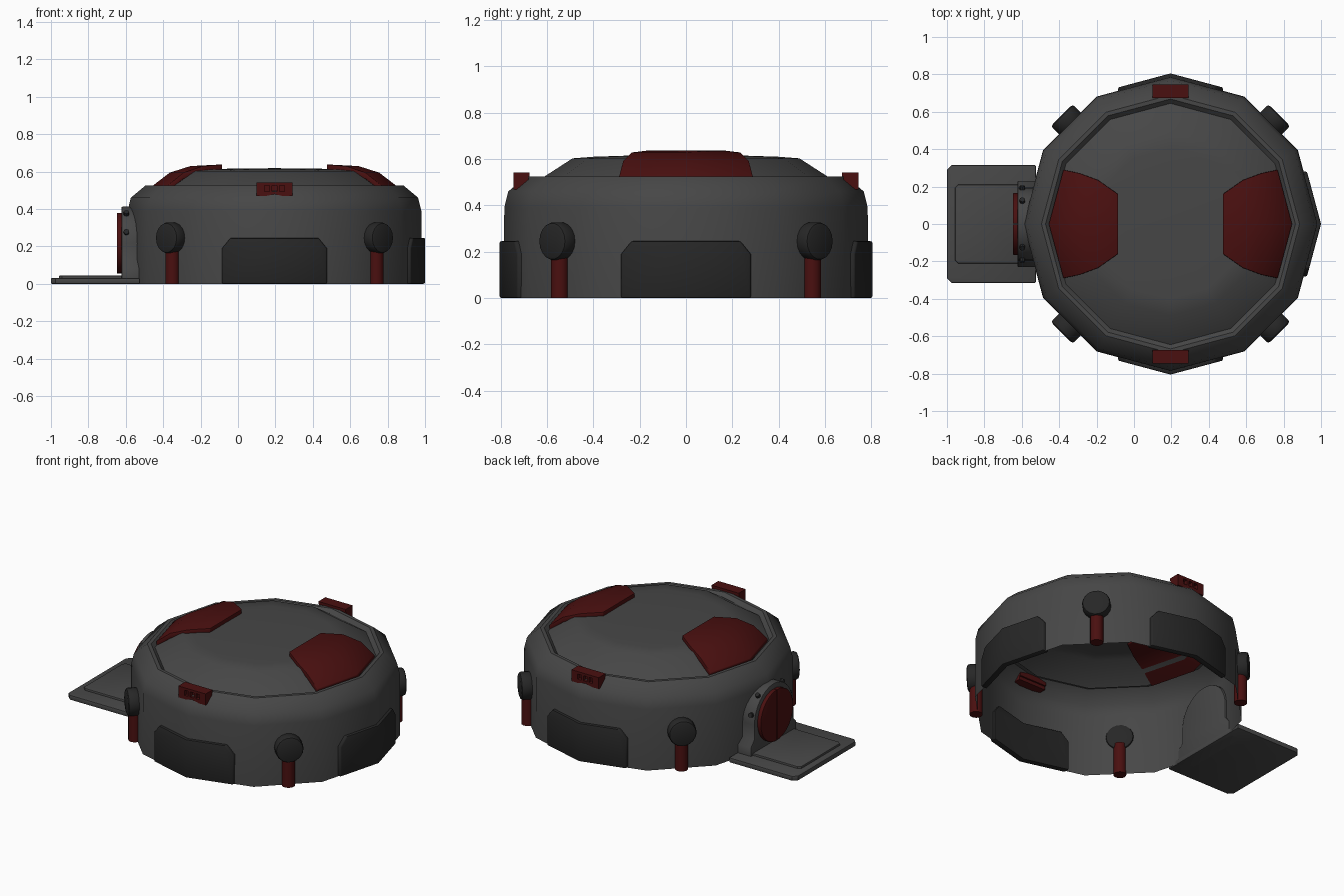
import bpy, bmesh, math
from mathutils import Matrix, Vector

if "Cube" in bpy.data.objects:
    bpy.data.objects.remove(bpy.data.objects["Cube"])

CX = 0.195                    # centre of the round hull
TAN = math.tan(math.radians(15))


def material(name, rgb):
    m = bpy.data.materials.new(name)
    m.diffuse_color = (*rgb, 1)
    m.use_nodes = True
    m.node_tree.nodes["Principled BSDF"].inputs["Base Color"].default_value = m.diffuse_color
    return m


GREY = material("hull grey", (0.062, 0.062, 0.062))
DARK = material("charcoal", (0.020, 0.020, 0.020))
RED = material("dark red", (0.068, 0.005, 0.005))


def finish(name, bm, mat, angle=0, bevel=0, smooth=40):
    """Bevel, shade and place a part; local +x points outward at the given angle."""
    bmesh.ops.recalc_face_normals(bm, faces=bm.faces)
    if bevel:
        edges = [e for e in bm.edges if e.is_manifold and e.calc_face_angle() > math.radians(50)]
        bmesh.ops.bevel(bm, geom=edges, offset=bevel, segments=2, profile=0.5,
                        affect='EDGES', clamp_overlap=True)
    me = bpy.data.meshes.new(name)
    bm.to_mesh(me)
    bm.free()
    me.materials.append(mat)
    ob = bpy.data.objects.new(name, me)
    bpy.context.collection.objects.link(ob)
    ob.matrix_world = Matrix.Translation((CX, 0, 0)) @ Matrix.Rotation(math.radians(angle), 4, 'Z')
    bpy.ops.object.select_all(action='DESELECT')
    ob.select_set(True)
    bpy.context.view_layer.objects.active = ob
    bpy.ops.object.shade_smooth_by_angle(angle=math.radians(smooth))
    return ob


def prism(name, faces, vec, mat, angle=0, bevel=0):
    """Extrude one or more joined outline faces along a vector."""
    bm = bmesh.new()
    for f in faces:
        bm.faces.new([bm.verts.new(p) for p in f])
    bmesh.ops.remove_doubles(bm, verts=bm.verts, dist=1e-5)
    ext = bmesh.ops.extrude_face_region(bm, geom=bm.faces[:], use_keep_orig=True)
    bmesh.ops.translate(bm, vec=Vector(vec),
                        verts=[g for g in ext["geom"] if isinstance(g, bmesh.types.BMVert)])
    return finish(name, bm, mat, angle, bevel)


def box(name, x0, x1, y, z0, z1, mat, angle=0, bevel=0):
    pts = [(x0, -y, z0), (x1, -y, z0), (x1, y, z0), (x0, y, z0)]
    return prism(name, [pts], (0, 0, z1 - z0), mat, angle, bevel)


def cylinder(name, r, depth, matrix, mat, angle=0, sides=16, bevel=0):
    bm = bmesh.new()
    bmesh.ops.create_cone(bm, cap_ends=True, segments=sides, radius1=r, radius2=r,
                          depth=depth, matrix=matrix)
    return finish(name, bm, mat, angle, bevel)


# Hull: open-bottomed twelve-sided shell with a lip and a low domed roof
profile = [(0.787, 0), (0.785, 0.39), (0.768, 0.46), (0.69, 0.525), (0.668, 0.525),
           (0.645, 0.503), (0.49, 0.603), (0.40, 0.61), (0.25, 0.615)]
bm = bmesh.new()
rings = [[bm.verts.new((r * math.cos(i * math.pi / 6), r * math.sin(i * math.pi / 6), z))
          for i in range(12)] for r, z in profile]
for a, b in zip(rings, rings[1:]):
    for i in range(12):
        j = (i + 1) % 12
        bm.faces.new((a[i], a[j], b[j], b[i]))
tip = bm.verts.new((0, 0, 0.618))
for i in range(12):
    bm.faces.new((rings[-1][i], rings[-1][(i + 1) % 12], tip))
finish("hull", bm, GREY)

# Charcoal wall plates, bent around the hull corners
for a, side in ((0, "right"), (90, "back"), (270, "front")):
    halves = [[(0.805 - t * TAN, s * t, z) for t, z in
               ((0, 0), (0.28, 0), (0.28, 0.19), (0.235, 0.245), (0, 0.245))] for s in (1, -1)]
    prism(side + "_wall_plate", halves, (-0.04, 0, 0), DARK, a, 0.007)

# Round lamps on red pipes
TO_X = Matrix.Rotation(math.pi / 2, 4, 'Y')
for a in (45, 135, 225, 315):
    cylinder(f"lamp_{a}", 0.083, 0.075, Matrix.Translation((0.785, 0, 0.245)) @ TO_X,
             DARK, a, 18, 0.016)
    cylinder(f"lamp_pipe_{a}", 0.038, 0.2, Matrix.Translation((0.772, 0, 0.1)), RED, a, 14)

# Red roof plates on both sides
rows = [(0.65, TAN, 0.29, 0.525), (0.56, TAN, 0.272, 0.594),
        (0.45, TAN, 0.235, 0.629), (0.28, 0, 0.16, 0.638)]
for a, side in ((0, "right"), (180, "left")):
    grid = [[(d - abs(t) * bend, t, z) for t in (-w, 0, w)] for d, bend, w, z in rows]
    quads = [(g[i], g[i + 1], h[i + 1], h[i])
             for g, h in zip(grid, grid[1:]) for i in (0, 1)]
    prism(side + "_roof_plate", quads, (0, 0, -0.034), RED, a, 0.004)

# Red vent blocks on the shoulder, with three slots facing out
for a, side in ((90, "back"), (270, "front")):
    comb = [(0.68, -0.097), (0.745, -0.097)]
    for c in (-0.04, 0, 0.04):
        comb += [(0.745, c - 0.013), (0.722, c - 0.013), (0.722, c + 0.013), (0.745, c + 0.013)]
    comb += [(0.745, 0.097), (0.68, 0.097)]
    prism(side + "_vent", [[(x, y, 0.49) for x, y in comb]], (0, 0, 0.037), RED, a)
    box(side + "_vent_cap", 0.675, 0.745, 0.097, 0.525, 0.541, RED, a)
    box(side + "_vent_base", 0.69, 0.745, 0.097, 0.468, 0.492, RED, a)

# Door frame: arch with flared feet
CZ = 0.217
right = [(0.23, 0), (0.23, 0.085), (0.195, 0.125)]
arc = [(0.195 * math.cos(i * math.pi / 16), CZ + 0.195 * math.sin(i * math.pi / 16))
       for i in range(17)]
outline = right + arc + [(-y, z) for y, z in reversed(right)]
prism("door_frame", [[(0.818, y, z) for y, z in outline]], (-0.095, 0, 0), GREY, 180, 0.006)

# Round door in two halves with a thin gap
for s, side in ((1, "a"), (-1, "b")):
    half = [(0.842, s * (0.002 + 0.163 * math.cos(t)), CZ + 0.163 * math.sin(t))
            for t in (math.pi * (i / 14 - 0.5) for i in range(15))]
    prism("door_half_" + side, [half], (-0.04, 0, 0), RED, 180, 0.004)

# Bolts around the arch
for deg in (17, 52, 128, 163):
    t = math.radians(deg)
    place = (Matrix.Translation((0.792, 0.197 * math.cos(t), CZ + 0.197 * math.sin(t)))
             @ Matrix.Rotation(t, 4, 'X') @ Matrix.Rotation(math.pi / 2, 4, 'X'))
    cylinder(f"frame_bolt_{deg}", 0.015, 0.03, place, DARK, 180, 8)

# Entrance ramp with chamfered corners and a raised tread
ramp = [(0.72, -0.315), (1.17, -0.315), (1.195, -0.29),
        (1.195, 0.29), (1.17, 0.315), (0.72, 0.315)]
prism("ramp", [[(x, y, 0) for x, y in ramp]], (0, 0, 0.031), GREY, 180, 0.006)
tread = [(0.79, -0.21), (1.135, -0.21), (1.152, -0.193),
         (1.152, 0.193), (1.135, 0.21), (0.79, 0.21)]
prism("ramp_tread", [[(x, y, 0.02) for x, y in tread]], (0, 0, 0.024), GREY, 180, 0.005)
